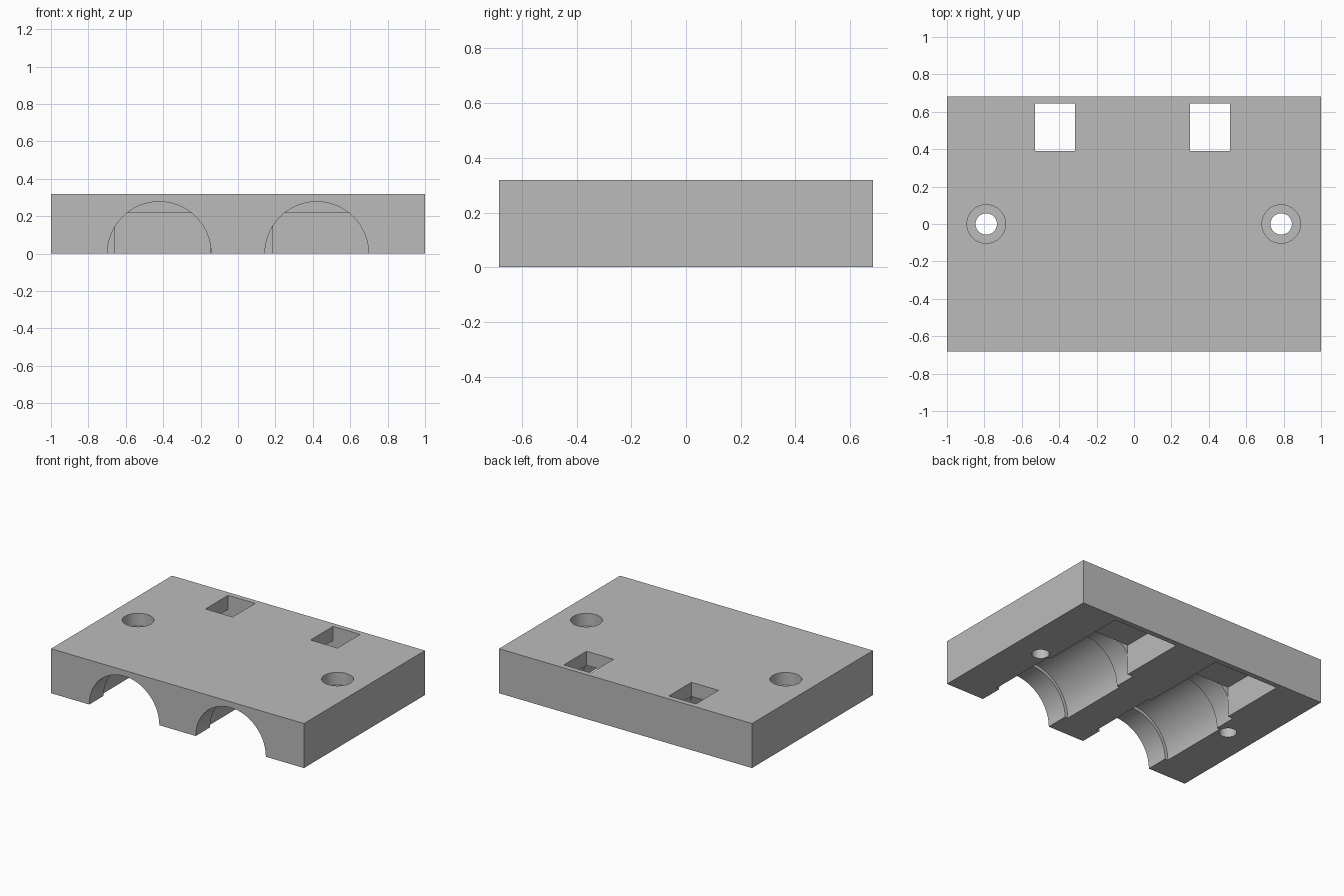
import bpy
import math

if "Cube" in bpy.data.objects:
    bpy.data.objects.remove(bpy.data.objects["Cube"], do_unlink=True)


def box(name, low, high):
    """Axis-aligned block between two corners."""
    mid = [(a + b) / 2 for a, b in zip(low, high)]
    bpy.ops.mesh.primitive_cube_add(size=1, location=mid)
    ob = bpy.context.object
    ob.name = name
    ob.scale = [b - a for a, b in zip(low, high)]
    bpy.ops.object.transform_apply(location=True, rotation=True, scale=True)
    return ob


def cylinder(name, radius, start, end):
    """Round cutter running from start along y or z to end."""
    mid = [(a + b) / 2 for a, b in zip(start, end)]
    along_y = start[1] != end[1]
    bpy.ops.mesh.primitive_cylinder_add(
        vertices=96, radius=radius, depth=math.dist(start, end), location=mid,
        rotation=(math.pi / 2 if along_y else 0, 0, 0))
    ob = bpy.context.object
    ob.name = name
    bpy.ops.object.transform_apply(location=True, rotation=True, scale=True)
    return ob


def cut(body, cutter):
    """Subtract the cutter from the body, then discard it."""
    cutter.hide_render = True
    mod = body.modifiers.new("cut", "BOOLEAN")
    mod.operation = "DIFFERENCE"
    mod.solver = "EXACT"
    mod.object = cutter
    bpy.context.view_layer.objects.active = body
    bpy.ops.object.modifier_apply(modifier=mod.name)
    bpy.data.objects.remove(cutter, do_unlink=True)


# Main block
FRONT, BACK, TOP = -0.683, 0.683, 0.318
block = box("clamp_block", (-1, FRONT, 0), (1, BACK, TOP))

# Twin channels: end lips, wider bearing seat, rear pocket and top window
POCKET_FRONT, POCKET_BACK, CEILING = 0.16, 0.645, 0.217
for centre, pocket_left, window_left in ((-0.421, -0.658, -0.53), (0.421, 0.187, 0.30)):
    cut(block, cylinder("channel_cutter", 0.277,
                        (centre, FRONT - 0.2, 0), (centre, POCKET_FRONT, 0)))
    cut(block, cylinder("bearing_seat_cutter", 0.3,
                        (centre, -0.52, 0), (centre, 0, 0)))
    cut(block, box("pocket_cutter", (pocket_left, POCKET_FRONT, -0.2),
                   (pocket_left + 0.512, POCKET_BACK, CEILING)))
    cut(block, box("window_cutter", (window_left, 0.39, 0.1),
                   (window_left + 0.214, POCKET_BACK, TOP + 0.2)))

# Counterbored screw holes
for x in (-0.79, 0.787):
    cut(block, cylinder("screw_hole_cutter", 0.057, (x, 0, -0.2), (x, 0, TOP + 0.2)))
    cut(block, cylinder("counterbore_cutter", 0.103, (x, 0, TOP - 0.09), (x, 0, TOP + 0.2)))

# Single grey finish
grey = bpy.data.materials.new("plain_grey")
grey.use_nodes = True
colour = (0.5, 0.5, 0.5, 1)
grey.diffuse_color = colour
grey.node_tree.nodes["Principled BSDF"].inputs["Base Color"].default_value = colour
block.data.materials.clear()
block.data.materials.append(grey)

# Smooth bores with crisp edges
bpy.ops.object.select_all(action="DESELECT")
block.select_set(True)
bpy.context.view_layer.objects.active = block
bpy.ops.object.shade_smooth_by_angle(angle=math.radians(25))
